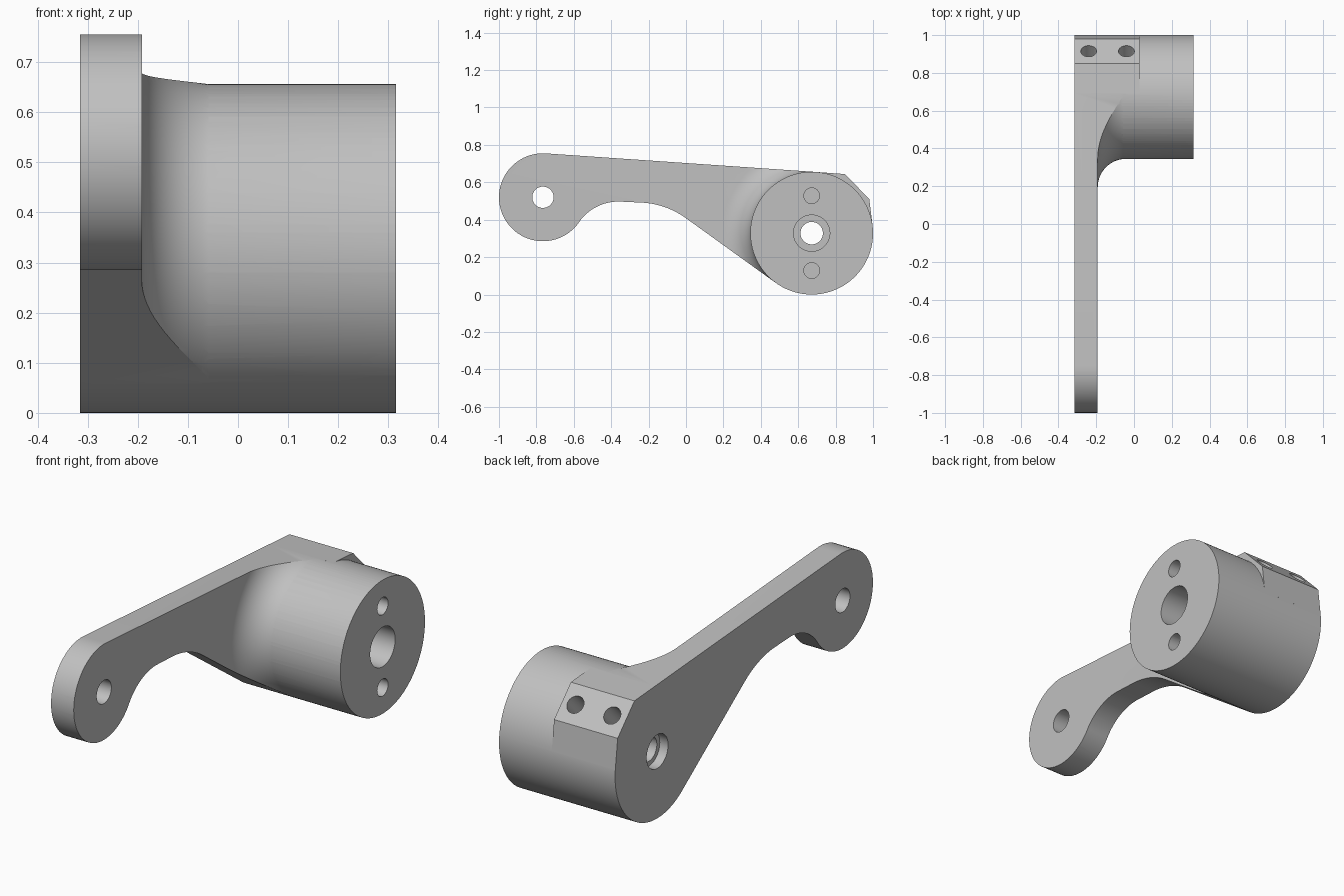
import bpy, bmesh, math
from mathutils import Vector

if "Cube" in bpy.data.objects:
    bpy.data.objects.remove(bpy.data.objects["Cube"])

LEFT, RIGHT, PLATE = -0.315, 0.315, -0.192   # x of outer faces and plate face
HUB, R = (0.672, 0.328), 0.328               # hub axis (y, z) and radius
EYE, EYE_R = (-0.765, 0.52), 0.235           # small end of the arm
FILLET = 0.15

grey = bpy.data.materials.new("plain grey")
grey.use_nodes = True
grey.diffuse_color = (0.53, 0.53, 0.53, 1)
grey.node_tree.nodes["Principled BSDF"].inputs["Base Color"].default_value = grey.diffuse_color


def arc(centre, r, a0, a1, n):
    """Points on an arc in the y-z plane, angles in degrees."""
    angles = [math.radians(a0 + (a1 - a0) * i / n) for i in range(n + 1)]
    return [(centre[0] + r * math.cos(a), centre[1] + r * math.sin(a)) for a in angles]


def circle(centre, r, n=48):
    return arc(centre, r, 0, 360, n)[:-1]


def loft(name, sections):
    """Closed solid through (x, outline) sections."""
    bm = bmesh.new()
    rings = [[bm.verts.new((x, y, z)) for y, z in pts] for x, pts in sections]
    for a, b in zip(rings, rings[1:]):
        for i in range(len(a)):
            j = (i + 1) % len(a)
            bm.faces.new((a[i], a[j], b[j], b[i]))
    bm.faces.new(rings[0][::-1])
    bm.faces.new(rings[-1])
    bmesh.ops.recalc_face_normals(bm, faces=bm.faces)
    mesh = bpy.data.meshes.new(name)
    bm.to_mesh(mesh)
    bm.free()
    mesh.materials.append(grey)
    obj = bpy.data.objects.new(name, mesh)
    bpy.context.collection.objects.link(obj)
    return obj


def prism(name, pts, x0, x1):
    return loft(name, [(x0, pts), (x1, pts)])


def combine(target, tool, operation):
    """Apply a boolean and remove the tool."""
    mod = target.modifiers.new("bool", 'BOOLEAN')
    mod.operation, mod.object, mod.solver = operation, tool, 'EXACT'
    bpy.context.view_layer.update()
    graph = bpy.context.evaluated_depsgraph_get()
    mesh = bpy.data.meshes.new_from_object(target.evaluated_get(graph))
    target.modifiers.clear()
    target.data = mesh
    bpy.data.objects.remove(tool)


# Arm outline: eye, concave throat, convex shoulder, then tangents to the hub
outline = (arc(EYE, EYE_R, 86.06, 325.3, 48)
           + arc((-0.361, 0.24), 0.257, 145.3, 86, 16)[1:]
           + arc((-0.259, 0.051), 0.441, 86, 54.1, 12)
           + arc(HUB, R, 234.1, 234.1, 1)[:1]
           + [HUB]
           + arc(HUB, R, 86.06, 86.06, 1)[:1])
arm = prism("arm", outline, LEFT, 0)

# Flared fillet limits the arm block to a plate that sweeps into the hub
sections = [(-0.6, circle(HUB, 3, 128)), (PLATE, circle(HUB, 3, 128))]
for i in range(17):
    t = math.radians(90 * i / 16)
    x = PLATE + FILLET * (1 - math.cos(t))
    sections.append((x, circle(HUB, R - 0.001 + FILLET * (1 - math.sin(t)), 128)))
sections.append((0.1, circle(HUB, R - 0.002, 128)))
combine(arm, loft("flare", sections), 'INTERSECT')

# Hub cylinder with the arm and a chamfered lug
body = prism("crank_arm", circle(HUB, R, 128), LEFT, RIGHT)
combine(body, arm, 'UNION')
lug_outline = (arc(HUB, R, 6.2, 6.2, 1)[:1] + [(0.98, 0.51), (0.85, 0.644)]
               + arc(HUB, R, 86.06, 86.06, 1)[:1] + [HUB])
combine(body, prism("lug", lug_outline, LEFT, 0.03), 'UNION')

# Bores along the hub axis: (centre, radius, x start, x end)
bores = [(EYE, 0.057, -1, 1), (HUB, 0.06, -1, 1),
         (HUB, 0.097, -0.2, 1), (HUB, 0.083, -1, LEFT + 0.045)]
bores += [((HUB[0], HUB[1] + s * 0.2), 0.042, 0.05, 1) for s in (-1, 1)]
for centre, r, x0, x1 in bores:
    combine(body, prism("bore", circle(centre, r), x0, x1), 'DIFFERENCE')

# Screw holes square to the lug chamfer
normal = Vector((0, 0.134, 0.13)).normalized()
for x in (-0.24, -0.04):
    hole = prism("screw_hole", circle((0, 0), 0.042, 32), -0.15, 0.1)
    hole.rotation_mode = 'QUATERNION'
    hole.rotation_quaternion = normal.to_track_quat('X', 'Z')
    hole.location = (x, 0.915, 0.577)
    combine(body, hole, 'DIFFERENCE')

# Smooth curved walls, crisp edges
bpy.ops.object.select_all(action='DESELECT')
body.select_set(True)
bpy.context.view_layer.objects.active = body
bpy.ops.object.shade_smooth_by_angle(angle=math.radians(20))
